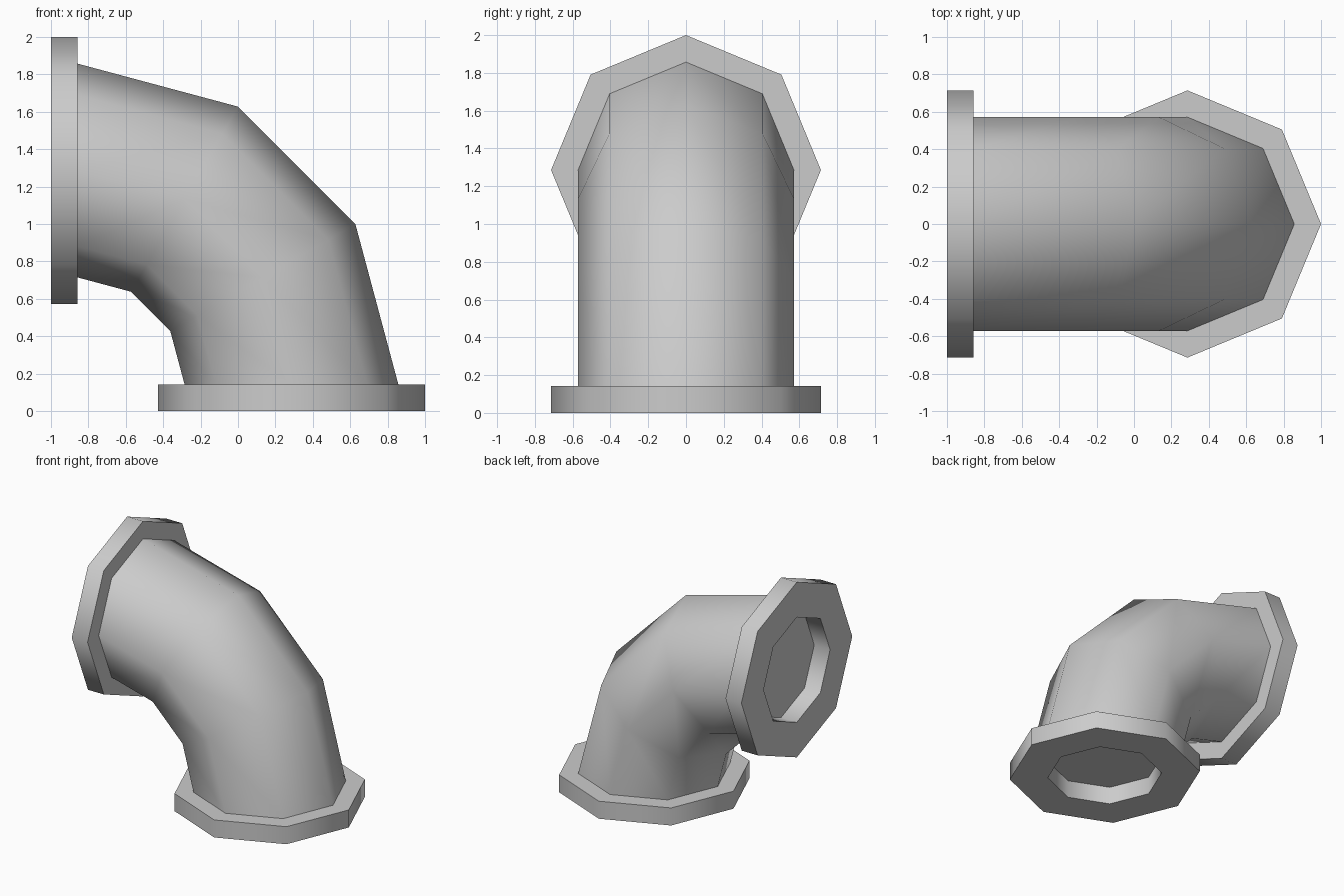
import bpy
from math import cos, sin, pi, radians

if "Cube" in bpy.data.objects:
    bpy.data.objects.remove(bpy.data.objects["Cube"])

U = 1 / 7            # flange thickness, the basic module of the fitting
SIDES = 8
PIPE_R, FLANGE_R, HOLE_R, BEND_R = 4 * U, 5 * U, 3 * U, 8 * U


def skin(rings):
    """Flatten rings of points and return verts plus connecting quads."""
    verts = [p for ring in rings for p in ring]
    faces = []
    for k in range(len(rings) - 1):
        for i in range(SIDES):
            j = (i + 1) % SIDES
            a, b = k * SIDES, (k + 1) * SIDES
            faces.append((a + i, b + i, b + j, a + j))
    return verts, faces


def make(name, verts, faces, loc=(0, 0, 0), rot=(0, 0, 0)):
    me = bpy.data.meshes.new(name)
    me.from_pydata(verts, [], faces)
    ob = bpy.data.objects.new(name, me)
    bpy.context.collection.objects.link(ob)
    ob.location, ob.rotation_euler = loc, rot
    bpy.ops.object.select_all(action='DESELECT')
    ob.select_set(True)
    bpy.context.view_layer.objects.active = ob
    bpy.ops.object.shade_smooth_by_angle(angle=radians(50))
    return ob


def flange(name, loc, rot):
    # collar profile: shoulder, rim, outer face, socket wall, closed socket floor
    profile = [(PIPE_R, U), (FLANGE_R, U), (FLANGE_R, 0), (HOLE_R, 0), (HOLE_R, U)]
    rings = [[(r * cos(2 * pi * i / SIDES), r * sin(2 * pi * i / SIDES), z)
              for i in range(SIDES)] for r, z in profile]
    verts, faces = skin(rings)
    n = len(verts)
    faces.append(tuple(range(n - 1, n - SIDES - 1, -1)))
    return make(name, verts, faces, loc, rot)


# elbow pipe: octagon swept through a quarter turn in three segments
rings = []
for k in (3, 2, 1, 0):
    a = k * pi / 6
    ring = []
    for i in range(SIDES):
        b = 2 * pi * i / SIDES
        d = BEND_R + PIPE_R * cos(b)
        ring.append((-1 + U + d * cos(a), PIPE_R * sin(b), U + d * sin(a)))
    rings.append(ring)
make("elbow_pipe", *skin(rings))

# end flanges
flange("bottom_flange", (2 * U, 0, 0), (0, 0, 0))
flange("side_flange", (-1, 0, 9 * U), (0, pi / 2, 0))
